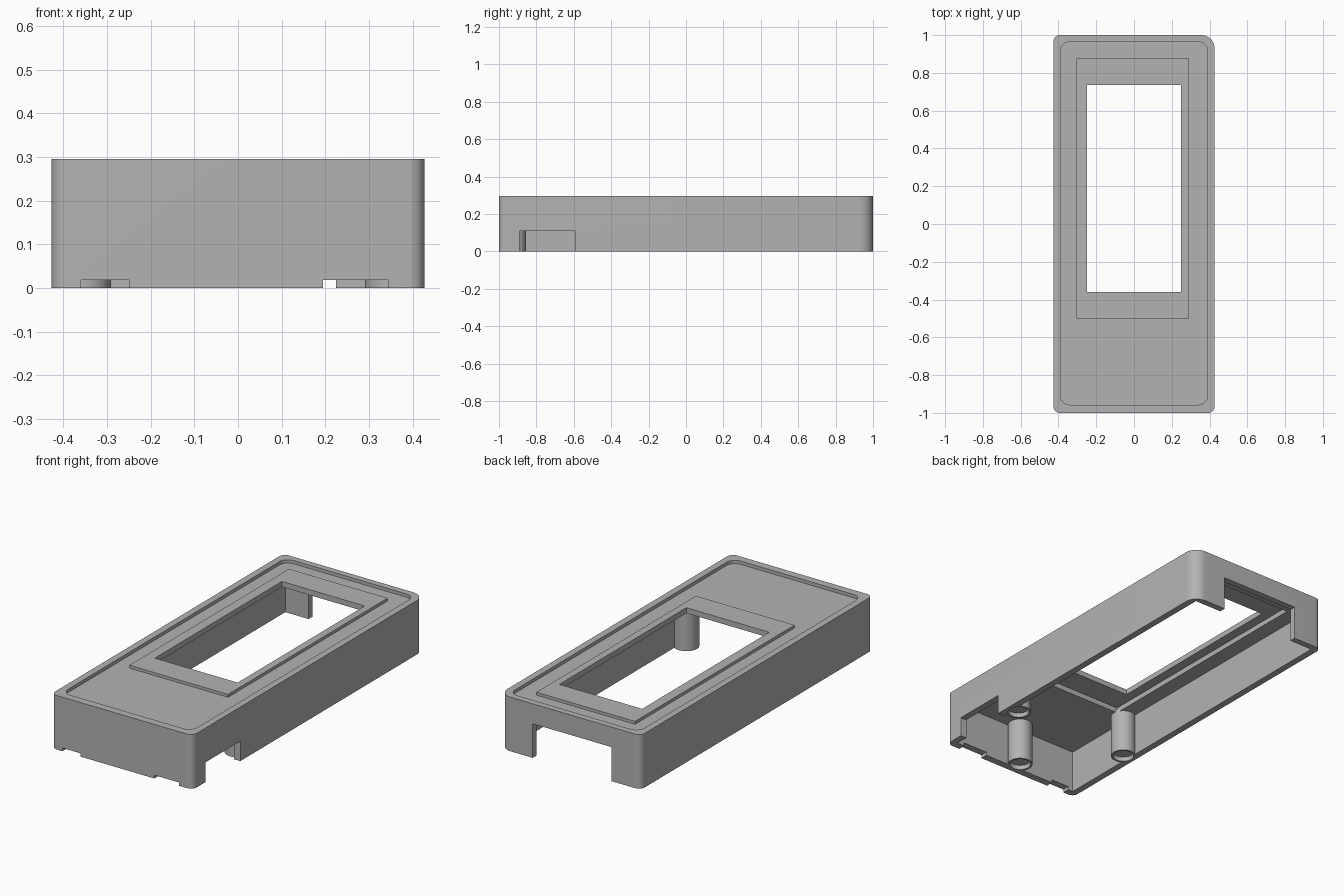
import bpy, bmesh, math

cube = bpy.data.objects.get("Cube")
if cube:
    bpy.data.objects.remove(cube, do_unlink=True)

grey = bpy.data.materials.new("plain_grey")
grey.use_nodes = True
colour = (0.45, 0.45, 0.45, 1)
grey.diffuse_color = colour
grey.node_tree.nodes["Principled BSDF"].inputs["Base Color"].default_value = colour


def prism(name, outline, z0, z1):
    """Extrude a flat counter-clockwise outline from z0 to z1."""
    bm = bmesh.new()
    face = bm.faces.new([bm.verts.new((x, y, z0)) for x, y in outline])
    top = bmesh.ops.extrude_face_region(bm, geom=[face])["geom"]
    bmesh.ops.translate(bm, vec=(0, 0, z1 - z0),
                        verts=[v for v in top if isinstance(v, bmesh.types.BMVert)])
    bmesh.ops.recalc_face_normals(bm, faces=bm.faces)
    mesh = bpy.data.meshes.new(name)
    bm.to_mesh(mesh)
    bm.free()
    mesh.materials.append(grey)
    obj = bpy.data.objects.new(name, mesh)
    bpy.context.collection.objects.link(obj)
    return obj


def block(name, x0, x1, y0, y1, z0, z1, radii=(0, 0, 0, 0)):
    """Box with its own radius on each upright corner, from front left round."""
    outline = []
    corners = [(x0, y0, 1, 1), (x1, y0, -1, 1), (x1, y1, -1, -1), (x0, y1, 1, -1)]
    for i, (x, y, sx, sy) in enumerate(corners):
        r = radii[i]
        if r == 0:
            outline.append((x, y))
            continue
        for k in range(9):
            a = math.pi + (i + k / 8) * math.pi / 2
            outline.append((x + sx * r + r * math.cos(a), y + sy * r + r * math.sin(a)))
    return prism(name, outline, z0, z1)


def disc(name, x, y, r, z0, z1):
    turns = [k * math.tau / 40 for k in range(40)]
    return prism(name, [(x + r * math.cos(a), y + r * math.sin(a)) for a in turns], z0, z1)


def combine(target, tool, operation):
    mod = target.modifiers.new(operation, "BOOLEAN")
    mod.operation, mod.solver, mod.object = operation, "EXACT", tool
    bpy.context.view_layer.objects.active = target
    bpy.ops.object.modifier_apply(modifier=mod.name)
    bpy.data.objects.remove(tool, do_unlink=True)


# Outer shell, hollow from below, with a shallow tray in the top
case = block("case_shell", -0.427, 0.427, -1, 1, 0, 0.295, (0.035, 0.035, 0.07, 0.035))
combine(case, block("cavity", -0.39, 0.39, -0.96, 0.965, -0.1, 0.235), "DIFFERENCE")
combine(case, block("top_tray", -0.39, 0.39, -0.957, 0.965, 0.277, 0.4, (0.05,) * 4), "DIFFERENCE")

# Raised window frame, recessed underneath
combine(case, block("window_frame", -0.305, 0.29, -0.5, 0.875, 0.27, 0.293), "UNION")
combine(case, block("frame_recess", -0.303, 0.288, -0.498, 0.873, 0.2, 0.263), "DIFFERENCE")
combine(case, block("window", -0.25, 0.25, -0.36, 0.735, 0.1, 0.4), "DIFFERENCE")

# Openings in the back, the right side and the lower front edge
combine(case, block("back_opening", -0.25, 0.225, 0.9, 1.1, -0.1, 0.186), "DIFFERENCE")
combine(case, block("side_opening", 0.35, 0.5, -0.89, -0.59, -0.1, 0.108), "DIFFERENCE")
for x0, x1 in ((-0.36, -0.25), (0.195, 0.345)):
    combine(case, block("front_slot", x0, x1, -1.1, -0.9, -0.1, 0.018), "DIFFERENCE")

# Round posts with shallow sockets in their lower ends
for x, y in ((0, -0.92), (0.355, -0.51), (-0.355, -0.51)):
    combine(case, disc("post", x, y, 0.064, 0, 0.25), "UNION")
    combine(case, disc("post_socket", x, y, 0.054, -0.1, 0.025), "DIFFERENCE")

bpy.ops.object.select_all(action="DESELECT")
case.select_set(True)
bpy.context.view_layer.objects.active = case
bpy.ops.object.shade_smooth_by_angle(angle=math.radians(30))
